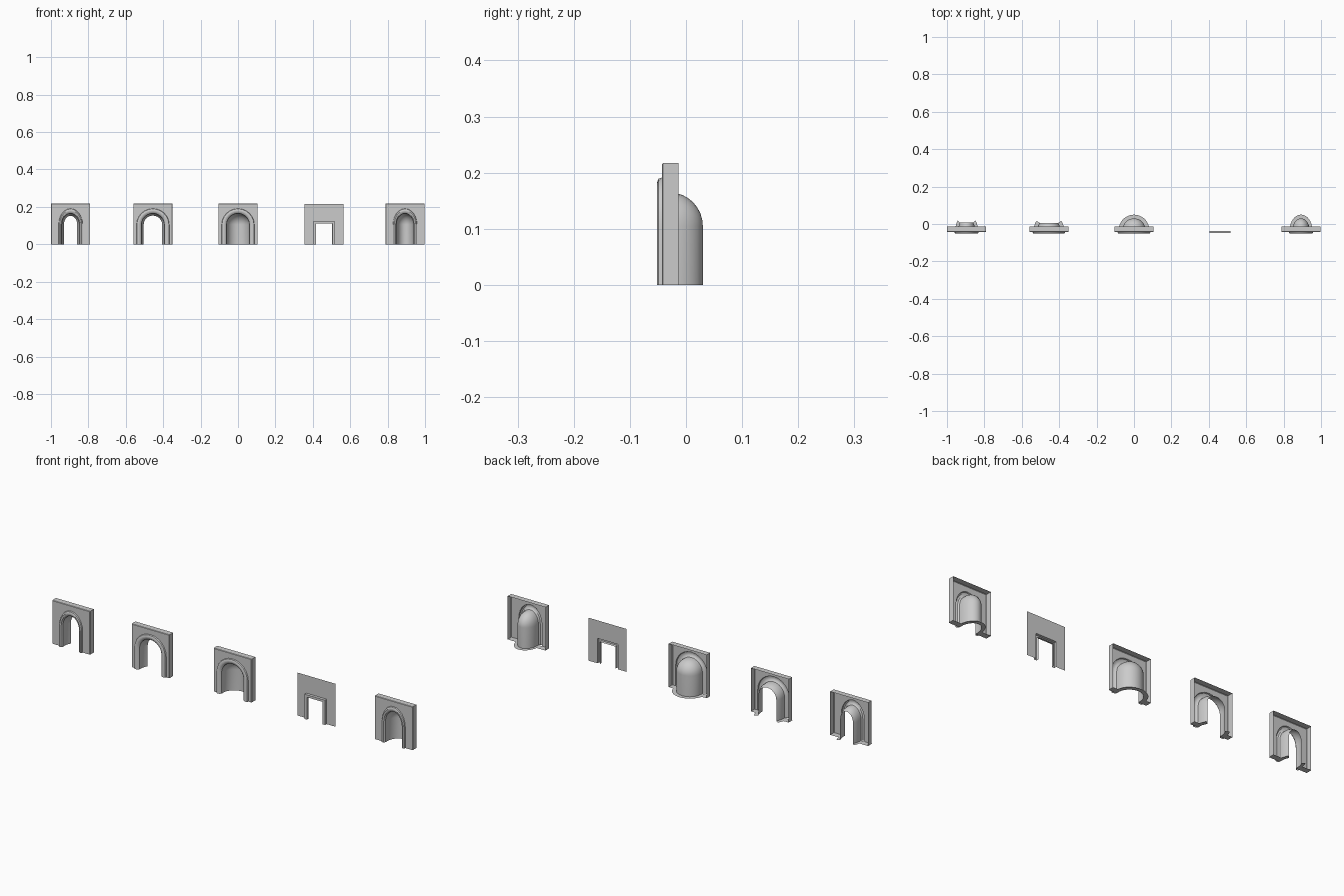
import bpy, bmesh
from math import sin, cos, pi, radians

if "Cube" in bpy.data.objects:
    bpy.data.objects.remove(bpy.data.objects["Cube"])

SPRING, RISE, AXIS_Y, DEPTH = 0.105, 0.06, -0.03, 0.06
HALF, TOP = 0.105, 0.217
FRONT, BACK = -0.043, -0.013
SEG = 12


def arch(rx, rz, y):
    """Arch outline: straight legs with a half-ellipse on top."""
    arc = [(rx * cos(pi * i / SEG), y, SPRING + rz * sin(pi * i / SEG)) for i in range(SEG + 1)]
    return [(rx, y, 0)] + arc + [(-rx, y, 0)]


def square(hw, top, y):
    """Rectangular outline with the same point count as the arch."""
    pts = []
    for i in range(SEG + 1):
        c, s = cos(pi * i / SEG), sin(pi * i / SEG)
        k = 1 / max(abs(c), abs(s))
        pts.append((hw * c * k, y, SPRING + (top - SPRING) * s * k))
    return [(hw, y, 0)] + pts + [(-hw, y, 0)]


def portal(hw, top, y):
    return [(hw, y, 0), (hw, y, top), (-hw, y, top), (-hw, y, 0)]


def loft(name, strips, x):
    """Skin each strip of matching outlines into one open shell."""
    bm = bmesh.new()
    for rings in strips:
        rows = [[bm.verts.new(p) for p in r] for r in rings]
        for a, b in zip(rows, rows[1:]):
            for i in range(len(a) - 1):
                bm.faces.new((a[i], a[i + 1], b[i + 1], b[i]))
    bmesh.ops.remove_doubles(bm, verts=bm.verts, dist=0.00005)
    bmesh.ops.dissolve_degenerate(bm, edges=bm.edges, dist=0.00005)
    bmesh.ops.recalc_face_normals(bm, faces=bm.faces)
    me = bpy.data.meshes.new(name)
    bm.to_mesh(me)
    bm.free()
    ob = bpy.data.objects.new(name, me)
    ob.location.x = x
    bpy.context.collection.objects.link(ob)
    bpy.ops.object.select_all(action='DESELECT')
    ob.select_set(True)
    bpy.context.view_layer.objects.active = ob
    bpy.ops.object.shade_smooth_by_angle(angle=radians(35))
    return ob


def arched_panel(name, x, rx, sweep):
    """Wall panel with moulding; sweep 90 closes the niche, less leaves a doorway."""
    k = rx / RISE
    # panel edge return and front face
    rings = [square(HALF, TOP, BACK), square(HALF, TOP, FRONT + 0.002),
             square(HALF - 0.002, TOP - 0.002, FRONT)]
    # raised moulding around the opening
    for off, y in ((0.026, FRONT), (0.024, -0.049), (0.017, -0.052), (0.007, -0.05), (0, FRONT)):
        rings.append(arch(rx + off * k, RISE + off, y))
    # niche wall and half dome
    steps = round(sweep / 12)
    angles = [radians(sweep) * i / steps for i in range(steps + 1)]
    for a in angles:
        rings.append(arch(rx * cos(a), RISE * cos(a), AXIS_Y + DEPTH * sin(a)))
    loft(name, [rings], x)

    # floor flanges behind the panel and around the niche
    strips = []
    for s in (1, -1):
        strips.append([[(s * HALF, FRONT, 0), (s * HALF, BACK, 0)],
                       [(s * rx, FRONT, 0), (s * rx, BACK, 0)]])
        strips.append([[(s * (rx + g * k) * cos(a), AXIS_Y + (DEPTH + g) * sin(a), 0.001)
                        for a in angles] for g in (0, 0.02)])
    loft(name + "_floor_flange", strips, x)


arched_panel("narrow_doorway", -0.895, 0.045, 38)
arched_panel("wide_doorway", -0.455, 0.061, 36)
arched_panel("wide_niche", 0.0, 0.061, 90)
arched_panel("narrow_niche", 0.893, 0.045, 90)

# thin flat panel with a square door frame
loft("square_doorway", [[portal(HALF, 0.215, -0.037), portal(0.057, 0.125, -0.037),
                         portal(0.056, 0.124, -0.049), portal(0.044, 0.112, -0.049),
                         portal(0.042, 0.11, -0.037)]], 0.46)
